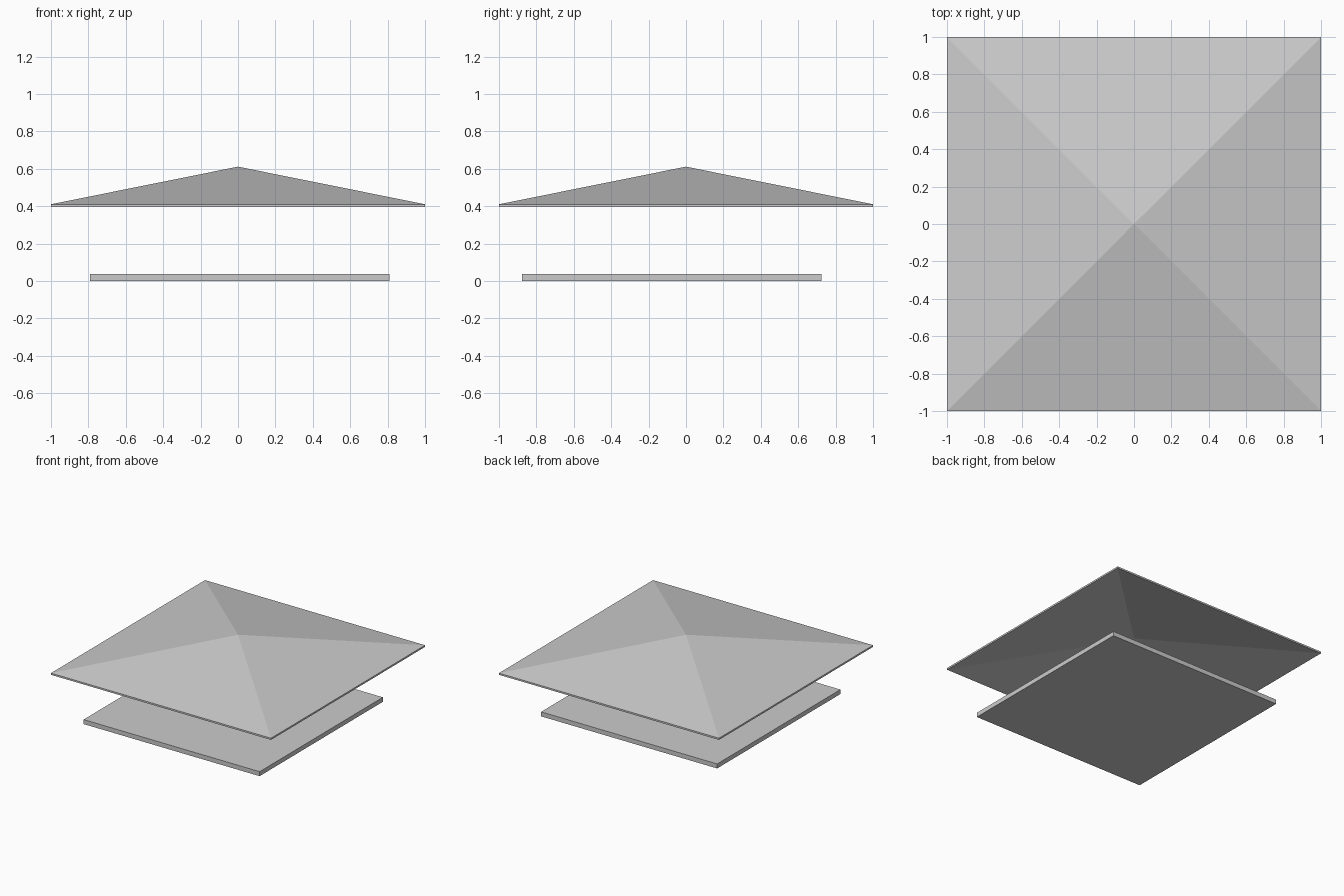
import bpy, bmesh

if "Cube" in bpy.data.objects:
    bpy.data.objects.remove(bpy.data.objects["Cube"])


def add_object(name, bm):
    bmesh.ops.recalc_face_normals(bm, faces=bm.faces)
    mesh = bpy.data.meshes.new(name)
    bm.to_mesh(mesh)
    bm.free()
    obj = bpy.data.objects.new(name, mesh)
    bpy.context.collection.objects.link(obj)
    return obj


# Floor slab, slightly off centre under the roof
bm = bmesh.new()
bmesh.ops.create_cube(bm, size=1)
for v in bm.verts:
    v.co = (v.co.x * 1.6 + 0.01, v.co.y * 1.6 - 0.076, (v.co.z + 0.5) * 0.037)
add_object("floor_slab", bm)


# Thin hollow pyramid roof: outer and inner shells joined by a low rim
def shell(bm, base_z, apex_z):
    ring = [bm.verts.new((x, y, base_z)) for x, y in ((-1, -1), (1, -1), (1, 1), (-1, 1))]
    apex = bm.verts.new((0, 0, apex_z))
    for i in range(4):
        bm.faces.new((ring[i], ring[(i + 1) % 4], apex))
    return ring


bm = bmesh.new()
outer = shell(bm, 0.41, 0.611)
inner = shell(bm, 0.396, 0.597)
for i in range(4):
    j = (i + 1) % 4
    bm.faces.new((inner[i], inner[j], outer[j], outer[i]))
add_object("pyramid_roof", bm)
